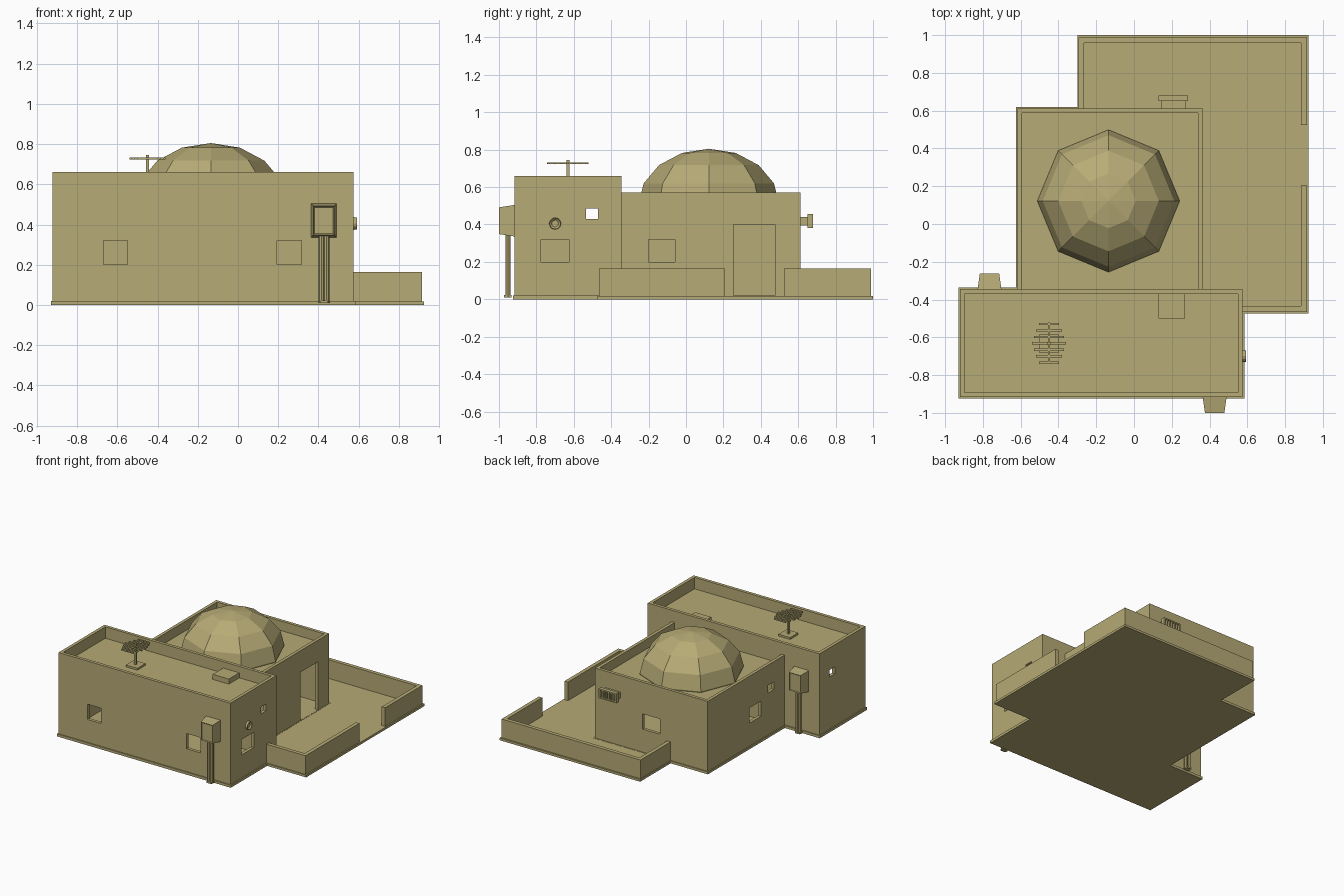
import bpy, bmesh, math
from mathutils import Matrix, Vector

if "Cube" in bpy.data.objects:
    bpy.data.objects.remove(bpy.data.objects["Cube"], do_unlink=True)

sand = bpy.data.materials.new("sand_plaster")
sand.use_nodes = True
SAND = (0.47, 0.405, 0.18, 1)
sand.diffuse_color = SAND
sand.node_tree.nodes["Principled BSDF"].inputs["Base Color"].default_value = SAND


def finish(name, bm):
    bmesh.ops.recalc_face_normals(bm, faces=bm.faces)
    me = bpy.data.meshes.new(name)
    bm.to_mesh(me)
    bm.free()
    me.materials.append(sand)
    ob = bpy.data.objects.new(name, me)
    bpy.context.collection.objects.link(ob)
    return ob


def add_box(bm, x, y, z):
    centre = [(a + b) / 2 for a, b in (x, y, z)]
    size = [b - a for a, b in (x, y, z)]
    m = Matrix.Translation(centre) @ Matrix.Diagonal((*size, 1))
    return bmesh.ops.create_cube(bm, size=1, matrix=m)["verts"]


def boxes(name, *specs):
    bm = bmesh.new()
    for spec in specs:
        add_box(bm, *spec)
    return finish(name, bm)


def cut(ob, *specs):
    for spec in specs:
        cutter = boxes("cutter", spec)
        cutter.hide_render = True
        mod = ob.modifiers.new("opening", 'BOOLEAN')
        mod.operation = 'DIFFERENCE'
        mod.solver = 'EXACT'
        mod.object = cutter
        bpy.context.view_layer.objects.active = ob
        bpy.ops.object.modifier_apply(modifier=mod.name)
        bpy.data.objects.remove(cutter, do_unlink=True)


T = 0.025      # wall thickness
FLOOR = 0.02   # top of the base slabs
D = 0.04       # reach of a cutter either side of a wall
WIN = (0.2, 0.32)
HIGH = (0.43, 0.485)


def around(v):
    return (v - D, v + D)


# Base slabs under the two buildings and the yard
boxes("front_base", ((-0.93, 0.585), (-0.925, -0.337), (0, FLOOR)))
boxes("rear_base", ((-0.625, 0.37), (-0.34, 0.62), (0, FLOOR - 0.001)))
boxes("yard_base", ((-0.3, 0.925), (-0.473, 1.0), (0, FLOOR - 0.002)))

# Front building: hollow room, sunken roof, windows
front = boxes("front_building", ((-0.922, 0.575), (-0.917, -0.345), (0.01, 0.66)))
cut(front,
    ((-0.922 + T, 0.575 - T), (-0.917 + T, -0.345 - T), (FLOOR, 0.54)),
    ((-0.922 + T, 0.575 - T), (-0.917 + T, -0.345 - T), (0.57, 0.8)),
    ((-0.67, -0.55), around(-0.917), WIN),
    ((0.195, 0.315), around(-0.917), WIN),
    (around(0.575), (-0.775, -0.625), WIN),
    (around(0.575), (-0.535, -0.47), HIGH),
    (around(-0.922), (-0.535, -0.47), HIGH))

# Rear building under the dome, with its doorway to the yard
rear = boxes("rear_building", ((-0.618, 0.365), (-0.345, 0.612), (0.01, 0.57)))
cut(rear,
    ((-0.618 + T, 0.365 - T), (-0.345 + T, 0.612 - T), (FLOOR, 0.46)),
    ((-0.618 + T, 0.365 - T), (-0.4, 0.612 - T), (0.495, 0.8)),
    (around(0.365), (0.255, 0.475), (FLOOR, 0.4)),
    (around(0.365), (-0.2, -0.06), WIN),
    (around(-0.618), (-0.05, 0.09), WIN),
    (around(-0.618), (-0.21, -0.14), (0.35, 0.41)),
    ((-0.2, -0.05), around(0.612), WIN))

# Faceted half dome
bm = bmesh.new()
bmesh.ops.create_uvsphere(bm, u_segments=8, v_segments=8, radius=1)
bmesh.ops.bisect_plane(bm, geom=bm.verts[:] + bm.edges[:] + bm.faces[:],
                       plane_co=(0, 0, -0.05), plane_no=(0, 0, 1), clear_inner=True)
bmesh.ops.scale(bm, vec=(0.377, 0.377, 0.3), verts=bm.verts)
bmesh.ops.translate(bm, vec=(-0.135, 0.122, 0.505), verts=bm.verts)
finish("dome", bm)

# Yard walls with a gateway on the left side
WALL = (0.01, 0.165)
boxes("yard_walls",
      ((0.57, 0.885), (-0.465, -0.435), WALL),
      ((0.885, 0.915), (-0.465, 0.205), WALL),
      ((0.885, 0.915), (0.525, 0.988), WALL),
      ((-0.265, 0.885), (0.958, 0.988), WALL),
      ((-0.295, -0.265), (0.61, 0.988), WALL))

# Roof hatch
boxes("roof_hatch", ((0.13, 0.27), (-0.5, -0.365), (0.565, 0.61)))

# Antenna: foot, mast, boom and cross rods
AX, AY = -0.45, -0.632
boxes("antenna_foot", ((AX - 0.05, AX + 0.05), (AY - 0.05, AY + 0.05), (0.565, 0.585)))
boxes("antenna_mast", ((AX - 0.008, AX + 0.008), (AY - 0.008, AY + 0.008), (0.58, 0.745)))
rods = [((AX - 0.004, AX + 0.004), (AY - 0.11, AY + 0.11), (0.723, 0.731))]
for i in range(-3, 4):
    half = (0.09, 0.08, 0.068, 0.052)[abs(i)]
    y = AY + i * 0.034
    rods.append(((AX - half, AX + half), (y - 0.006, y + 0.006), (0.722, 0.732)))
boxes("antenna_rods", *rods)


# Wall cabinets: tapered box with a recessed front and two pipes below
def cabinet(name, x, y, turn):
    place = Matrix.Translation((x, y, 0)) @ Matrix.Rotation(turn, 4, 'Z')
    bm = bmesh.new()
    for v in add_box(bm, (-0.064, 0.064), (-0.083, 0.005), (0.335, 0.505)):
        if v.co.y < -0.05:
            v.co.x *= 0.8
            v.co.z = 0.42 + (v.co.z - 0.42) * 0.84
    bm.normal_update()
    face = min(bm.faces, key=lambda f: f.normal.y)
    bmesh.ops.inset_individual(bm, faces=[face], thickness=0.008, depth=-0.006)
    bm.transform(place)
    finish(name + "_box", bm)
    bm = bmesh.new()
    for side in (-1, 1):
        spot = Matrix.Translation((side * 0.013, -0.035, 0.18))
        bmesh.ops.create_cone(bm, cap_ends=True, segments=8, radius1=0.014,
                              radius2=0.014, depth=0.34, matrix=spot)
    add_box(bm, (-0.02, 0.02), (-0.055, -0.015), (0.01, 0.022))
    bm.transform(place)
    finish(name + "_pipes", bm)


cabinet("front_cabinet", 0.427, -0.917, 0)
cabinet("rear_cabinet", -0.765, -0.345, math.pi)

# Round vent on the front building's left wall
bm = bmesh.new()
for radius, depth in ((0.033, 0.03), (0.02, 0.012)):
    turn = Matrix.Translation((0.577, -0.7, 0.405)) @ Matrix.Rotation(math.pi / 2, 4, 'Y')
    bmesh.ops.create_cone(bm, cap_ends=True, segments=12, radius1=radius,
                          radius2=radius * 0.9, depth=depth, matrix=turn)
bm.normal_update()
cap = max(bm.faces, key=lambda f: f.calc_center_median().x)
bmesh.ops.inset_individual(bm, faces=[cap], thickness=0.011, depth=-0.01)
finish("round_vent", bm)

# Rear vent: neck, rim frame and slats
boxes("rear_vent_neck", ((0.142, 0.275), (0.605, 0.662), (0.395, 0.44)))
Y = (0.65, 0.68)
boxes("rear_vent_rim",
      ((0.13, 0.285), Y, (0.38, 0.39)), ((0.13, 0.285), Y, (0.445, 0.455)),
      ((0.13, 0.142), Y, (0.39, 0.445)), ((0.273, 0.285), Y, (0.39, 0.445)))
boxes("rear_vent_slats", *[
    ((0.15 + i * 0.024, 0.162 + i * 0.024), (0.655, 0.677), (0.39, 0.445)) for i in range(5)])
